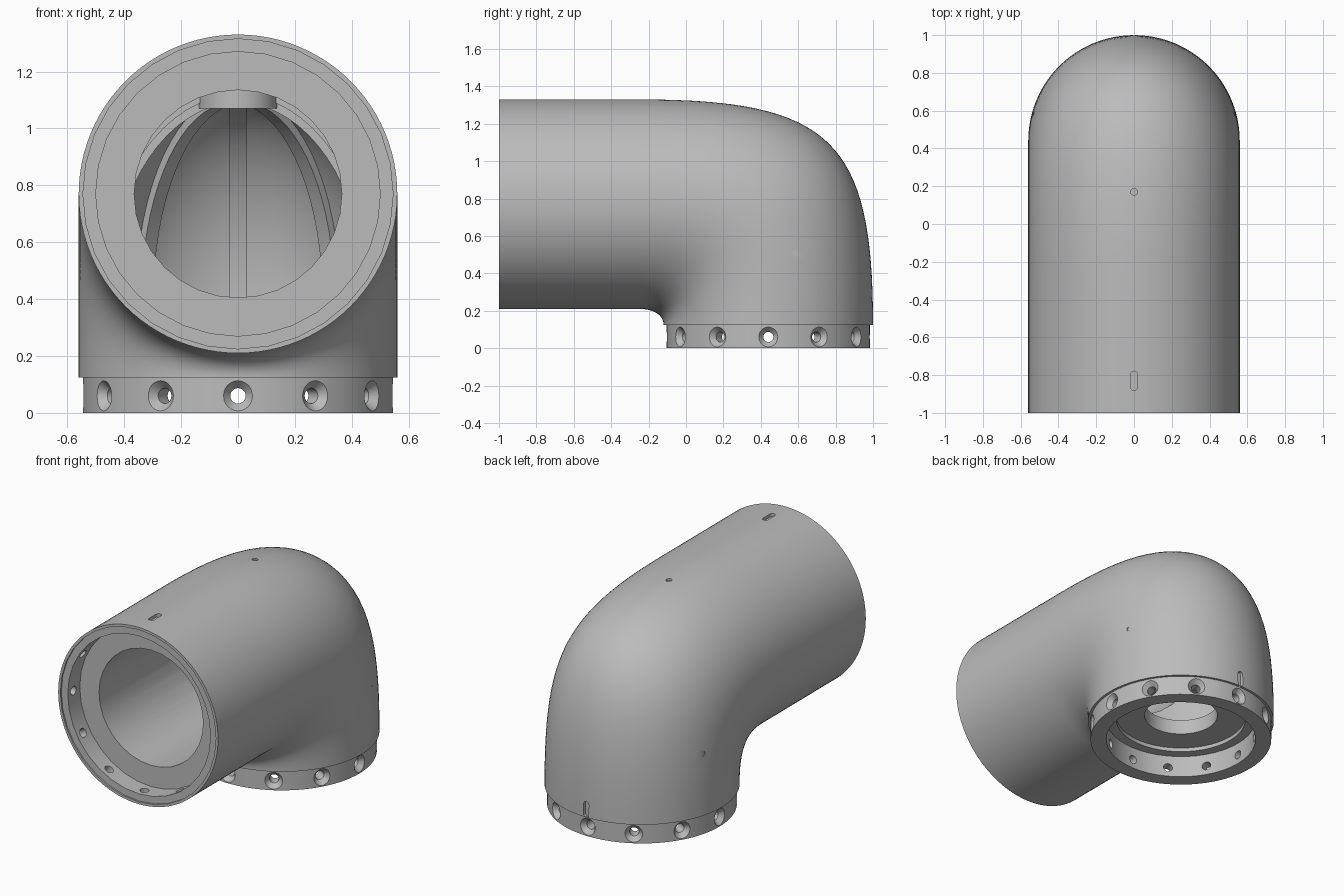
import bpy, bmesh
from math import sin, cos, pi
from mathutils import Matrix, Vector

cube = bpy.data.objects.get("Cube")
if cube:
    bpy.data.objects.remove(cube)

R = 0.56            # pipe radius
AXIS_Z = 0.77       # height of the horizontal axis
AXIS_Y = 0.44       # depth of the vertical axis
T, Rot = Matrix.Translation, Matrix.Rotation

grey = bpy.data.materials.new("plain grey")
grey.use_nodes = True
grey.diffuse_color = (0.5, 0.5, 0.5, 1)
grey.node_tree.nodes["Principled BSDF"].inputs["Base Color"].default_value = (0.5, 0.5, 0.5, 1)


def loft(bm, rings, matrix=Matrix()):
    """Skin a list of equal point rings into a capped solid."""
    rows = [[bm.verts.new(matrix @ Vector(p)) for p in ring] for ring in rings]
    n = len(rows[0])
    for a, b in zip(rows, rows[1:]):
        for i in range(n):
            j = (i + 1) % n
            bm.faces.new((a[i], a[j], b[j], b[i]))
    bm.faces.new(rows[0])
    bm.faces.new(rows[-1])


def lathe(bm, profile, matrix=Matrix(), n=32):
    """Revolve (radius, height) pairs about local z."""
    loft(bm, [[(r * cos(2 * pi * i / n), r * sin(2 * pi * i / n), z) for i in range(n)]
              for r, z in profile], matrix)


def slot(bm, matrix, half=0.033, r=0.018, depth=0.02):
    """Round-ended key slot, long in local y."""
    outline = []
    for i in range(24):
        a = 2 * pi * (i + 0.5) / 24
        outline.append((r * cos(a), r * sin(a) + (half if sin(a) > 0 else -half)))
    loft(bm, [[(x, y, z) for x, y in outline] for z in (-depth, 0.1)], matrix)


def make(name, bm):
    bmesh.ops.recalc_face_normals(bm, faces=bm.faces[:])
    mesh = bpy.data.meshes.new(name)
    bm.to_mesh(mesh)
    bm.free()
    mesh.materials.append(grey)
    ob = bpy.data.objects.new(name, mesh)
    bpy.context.collection.objects.link(ob)
    return ob


def activate(ob):
    bpy.ops.object.select_all(action='DESELECT')
    ob.select_set(True)
    bpy.context.view_layer.objects.active = ob


def cut(body, bm):
    cutter = make("cutter", bm)
    cutter.hide_render = True
    mod = body.modifiers.new("cut", 'BOOLEAN')
    mod.operation, mod.solver, mod.object = 'DIFFERENCE', 'EXACT', cutter
    activate(body)
    bpy.ops.object.modifier_apply(modifier=mod.name)
    bpy.data.objects.remove(cutter)


def section(outer, inner, width, n=96):
    """Elliptic pipe section between an outer and an inner (y, z) point."""
    o, i = Vector(outer), Vector(inner)
    c, d = (o + i) / 2, (o - i) / 2
    ring = []
    for k in range(n):
        a = 2 * pi * k / n
        p = c + d * cos(a)
        ring.append((width * sin(a), p.x, p.y))
    return ring


def bend(start, end, t, k):
    """Quarter-turn curve leaving along +y and arriving along -z."""
    a, d = Vector(start), Vector(end)
    b = Vector((a.x + k * (d.x - a.x), a.y))
    c = Vector((d.x, d.y + k * (a.y - d.y)))
    s = 1 - t
    return a * s**3 + b * 3 * s * s * t + c * 3 * s * t * t + d * t**3


# Elbow body: straight pipe, bend and stepped collar in one skin
top, low = AXIS_Z + R, AXIS_Z - R
back, front = AXIS_Y + R, AXIS_Y - R
collar_h, collar_r = 0.125, 0.545
rings = [section((-1, top), (-1, low), R)]
steps = 32
for s in range(steps + 1):
    t = s / steps
    rings.append(section(bend((-0.25, top), (back, collar_h), t, 0.82),
                         bend((-0.25, low), (front, collar_h), t, 0.6), R))
for z in (collar_h, 0):
    rings.append(section((AXIS_Y + collar_r, z), (AXIS_Y - collar_r, z), collar_r))
bm = bmesh.new()
loft(bm, rings)
body = make("elbow_body", bm)

# Stepped mouth and horizontal bore
bm = bmesh.new()
lathe(bm, [(0.545, -1.1), (0.545, -0.99), (0.5, -0.99), (0.5, -0.87), (0.365, -0.87), (0.365, 0.4)],
      T((0, 0, AXIS_Z)) @ Rot(-pi / 2, 4, 'X'))
cut(body, bm)

# Collar recess, floor hole and domed chamber
DOME_R, DOME_Z, DOME_H = 0.48, 0.4, 0.72


def dome(a, inset=0):
    return (DOME_R - inset) * cos(a), DOME_Z + (DOME_H - inset) * sin(a)


profile = [(0.45, -0.1), (0.45, 0.14), (0.39, 0.14), (0.39, 0.165), (0.22, 0.165), (0.22, 0.26), (DOME_R, 0.26)]
profile += [dome(pi / 2 * i / 16) for i in range(16)]
bm = bmesh.new()
lathe(bm, profile, T((0, AXIS_Y, 0)), 48)
cut(body, bm)

# Countersunk collar holes and blind holes inside the mouth
bm = bmesh.new()
for i in range(12):
    a = i * pi / 6
    lathe(bm, [(0.027, 0.42), (0.027, 0.515), (0.062, 0.555)],
          T((0, AXIS_Y, 0.06)) @ Rot(a, 4, 'Z') @ Rot(pi / 2, 4, 'Y'), 24)
    lathe(bm, [(0.027, 0.45), (0.027, 0.55)], T((0, -0.935, AXIS_Z)) @ Rot(a, 4, 'Y'), 16)
cut(body, bm)

# Key slots and small locating holes
bm = bmesh.new()
slot(bm, T((0, -0.83, top)))
slot(bm, T((0, back, 0.175)) @ Rot(-pi / 2, 4, 'X'))
pin = [(0.018, 0.53), (0.018, 0.62)]
lathe(bm, pin, T((0, 0.17, AXIS_Z)), 16)
for side in (-1, 1):
    lathe(bm, pin, T((0, 0.59, 0.51)) @ Rot(side * pi / 2, 4, 'Y'), 16)
cut(body, bm)

# Ribs on the back and sides of the chamber, meeting at a hub
bm = bmesh.new()
for i in range(5):
    rings = []
    for s in range(17):
        a = -0.1 + 1.45 * s / 16
        (r0, z0), (r1, z1) = dome(a, -0.01), dome(a, 0.03)
        rings.append([(r0, -0.03, z0), (r0, 0.03, z0), (r1, 0.03, z1), (r1, -0.03, z1)])
    loft(bm, rings, T((0, AXIS_Y, 0)) @ Rot(i * pi / 4, 4, 'Z'))
lathe(bm, [(0.14, 1.07), (0.14, 1.14)], T((0, AXIS_Y, 0)))
ribs = make("chamber_ribs", bm)

for ob in (body, ribs):
    activate(ob)
    bpy.ops.object.shade_smooth_by_angle(angle=pi / 6)
